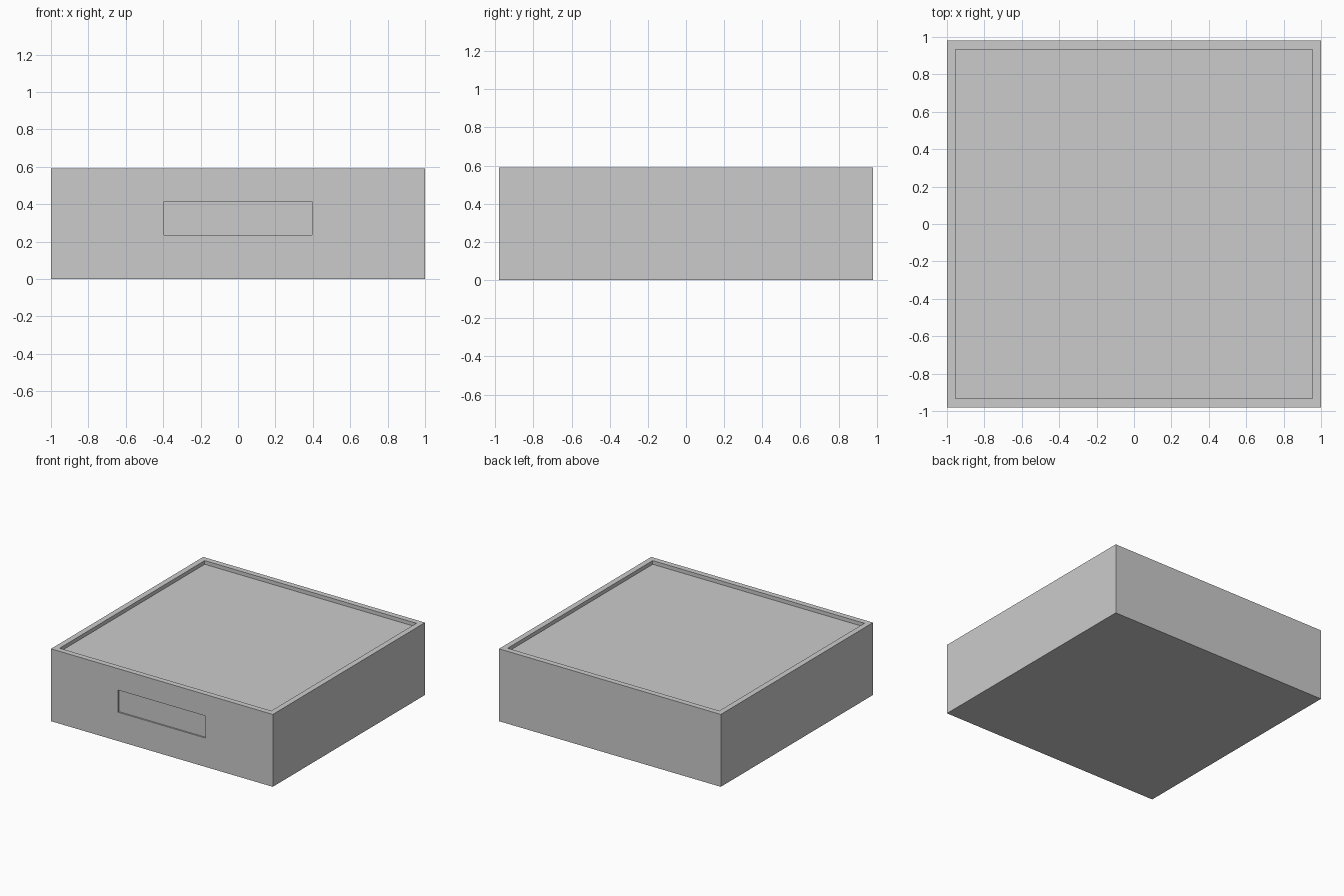
import bpy, bmesh
from mathutils import Vector

cube = bpy.data.objects.get("Cube")
if cube:
    bpy.data.objects.remove(cube, do_unlink=True)

WIDTH, DEPTH, HEIGHT = 2.0, 1.96, 0.59
RIM, RECESS = 0.046, 0.03

grey = bpy.data.materials.new("light_grey")
grey.use_nodes = True
grey.diffuse_color = (0.6, 0.6, 0.6, 1)
grey.node_tree.nodes["Principled BSDF"].inputs["Base Color"].default_value = grey.diffuse_color


def box(name, size, centre):
    """Flat-shaded box; returns the object and its bmesh for further shaping."""
    mesh = bpy.data.meshes.new(name)
    obj = bpy.data.objects.new(name, mesh)
    bpy.context.collection.objects.link(obj)
    mesh.materials.append(grey)
    bm = bmesh.new()
    bmesh.ops.create_cube(bm, size=1)
    bmesh.ops.scale(bm, vec=Vector(size), verts=bm.verts)
    bmesh.ops.translate(bm, vec=Vector(centre), verts=bm.verts)
    bm.normal_update()
    return obj, bm


def finish(obj, bm):
    bm.to_mesh(obj.data)
    bm.free()


# Box body with a thin raised rim around the sunken top
body, bm = box("box_body", (WIDTH, DEPTH, HEIGHT), (0, 0, HEIGHT / 2))
top = next(f for f in bm.faces if f.normal.z > 0.9)
bmesh.ops.inset_region(bm, faces=[top], thickness=RIM, use_even_offset=True)
inner = bmesh.ops.extrude_discrete_faces(bm, faces=[top])["faces"][0]
bmesh.ops.translate(bm, vec=(0, 0, -RECESS), verts=inner.verts)
finish(body, bm)

# Shallow rectangular recess in the front
cutter, bm = box("front_recess_cutter", (0.79, 0.024, 0.18), (0, -DEPTH / 2, 0.325))
finish(cutter, bm)
cutter.hide_render = True
cutter.hide_set(True)
cut = body.modifiers.new("front_recess", 'BOOLEAN')
cut.operation = 'DIFFERENCE'
cut.solver = 'EXACT'
cut.object = cutter
